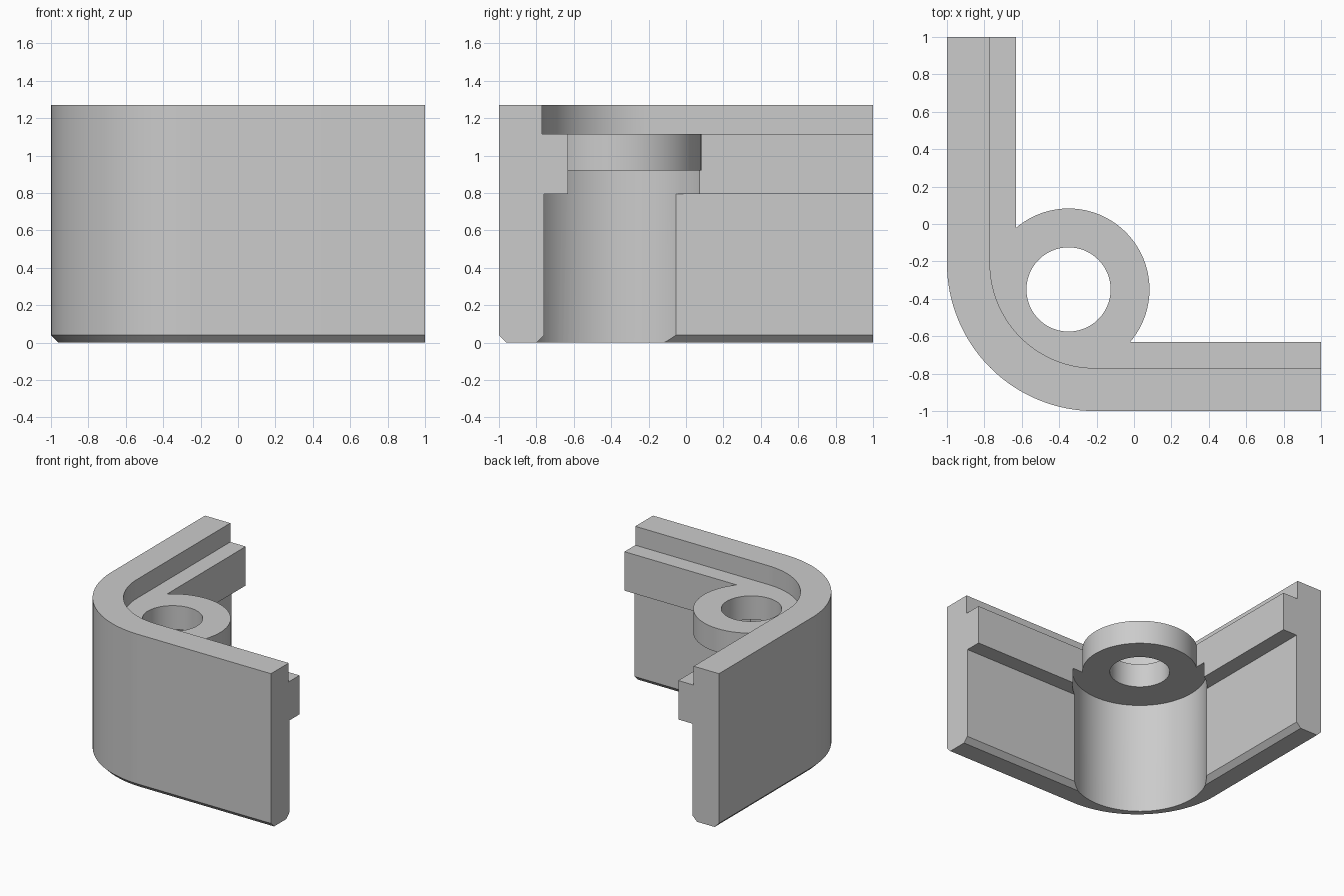
import bpy, bmesh, math

default = bpy.data.objects.get("Cube")
if default:
    bpy.data.objects.remove(default, do_unlink=True)

grey = bpy.data.materials.new("plain_grey")
grey.use_nodes = True
colour = (0.6, 0.6, 0.6, 1)
grey.diffuse_color = colour
grey.node_tree.nodes["Principled BSDF"].inputs["Base Color"].default_value = colour

BEND = -0.21                 # centre of the corner bend, in x and y
RADIUS = 1 + BEND            # outer radius of the bend
HUB = -0.35                  # centre of the screw boss, in x and y
STEPS = 32


def add_object(name, bm):
    bmesh.ops.recalc_face_normals(bm, faces=bm.faces)
    mesh = bpy.data.meshes.new(name)
    bm.to_mesh(mesh)
    bm.free()
    mesh.materials.append(grey)
    obj = bpy.data.objects.new(name, mesh)
    bpy.context.collection.objects.link(obj)
    return obj


def cylinder(name, radius, bottom, top):
    bm = bmesh.new()
    bmesh.ops.create_cone(bm, cap_ends=True, segments=96, radius1=radius,
                          radius2=radius, depth=top - bottom)
    bmesh.ops.translate(bm, vec=(HUB, HUB, (bottom + top) / 2), verts=bm.verts)
    return add_object(name, bm)


def combine(target, tool, operation):
    mod = target.modifiers.new(operation.title(), 'BOOLEAN')
    mod.operation = operation
    mod.solver = 'EXACT'
    mod.object = tool
    bpy.ops.object.select_all(action='DESELECT')
    bpy.context.view_layer.objects.active = target
    target.select_set(True)
    bpy.ops.object.modifier_apply(modifier=mod.name)
    bpy.data.objects.remove(tool, do_unlink=True)


# Wall section: (depth inward from the outer face, height)
section = [(0.04, 0), (0.2, 0), (0.24, 0.04), (0.24, 0.795), (0.37, 0.795),
           (0.37, 1.115), (0.23, 1.115), (0.23, 1.27), (0, 1.27), (0, 0.04)]


def station(bm, step):
    ring = []
    for depth, z in section:
        if step < 0:
            x, y = depth - 1, 1
        elif step > STEPS:
            x, y = 1, depth - 1
        else:
            a = math.pi + math.pi / 2 * step / STEPS
            x = BEND + (RADIUS - depth) * math.cos(a)
            y = BEND + (RADIUS - depth) * math.sin(a)
        ring.append(bm.verts.new((x, y, z)))
    return ring


# Corner wall: the section swept along both legs and round the bend
bm = bmesh.new()
rings = [station(bm, s) for s in range(-1, STEPS + 2)]
count = len(section)
for a, b in zip(rings, rings[1:]):
    for i in range(count):
        j = (i + 1) % count
        bm.faces.new((a[i], a[j], b[j], b[i]))
bm.faces.new(rings[0])
bm.faces.new(rings[-1])
bracket = add_object("corner_bracket", bm)

# Screw boss, clearance pocket below it, and screw hole
combine(bracket, cylinder("screw_boss", 0.433, 0.86, 1.115), 'UNION')
combine(bracket, cylinder("clearance_pocket", 0.506, -0.1, 0.92), 'DIFFERENCE')
combine(bracket, cylinder("screw_hole", 0.225, 0.5, 1.5), 'DIFFERENCE')

bpy.ops.object.shade_smooth_by_angle(angle=math.radians(25))
